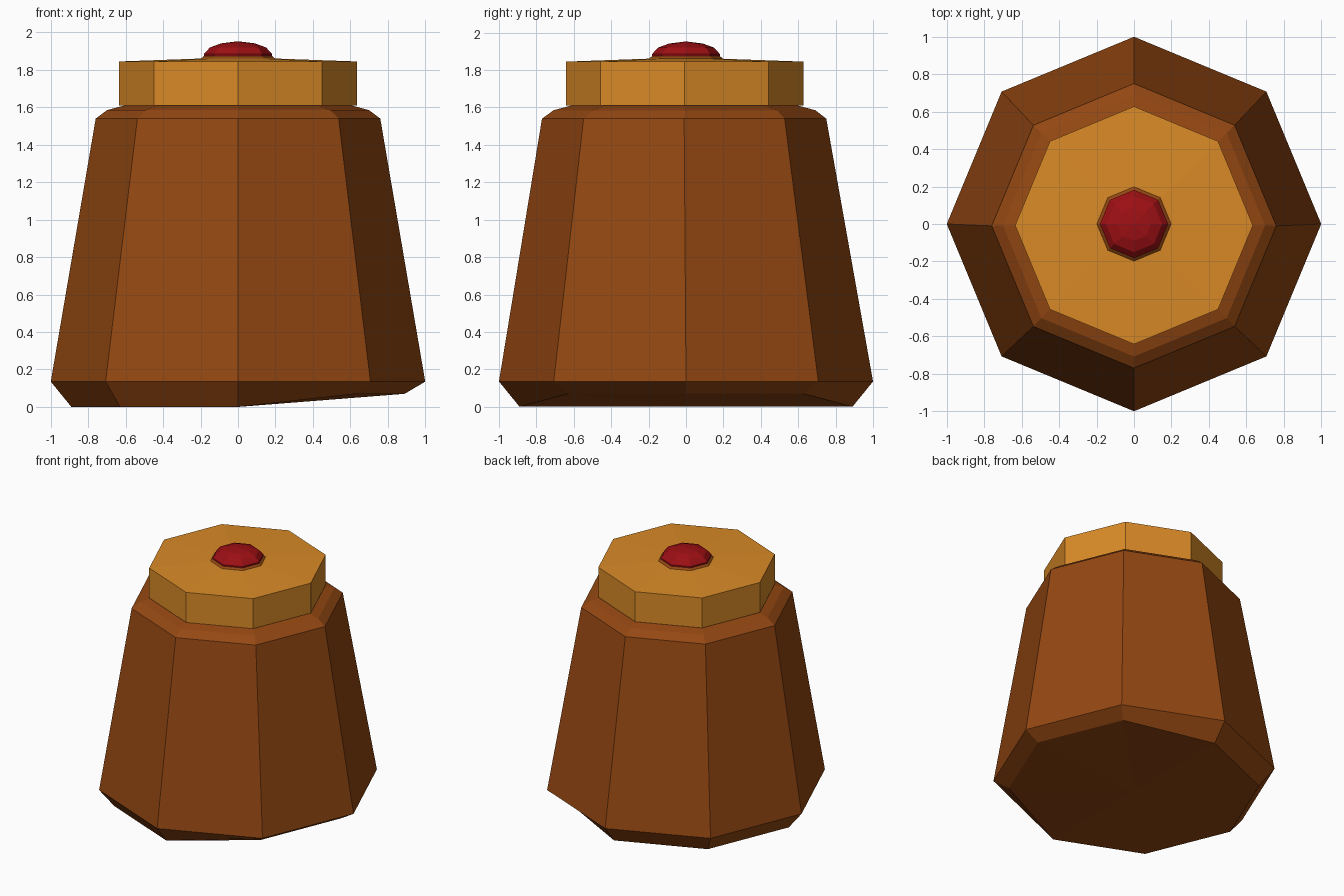
import bpy, bmesh, math

if "Cube" in bpy.data.objects:
    bpy.data.objects.remove(bpy.data.objects["Cube"])

SIDES = 8


def material(name, rgb):
    m = bpy.data.materials.new(name)
    m.diffuse_color = (*rgb, 1)
    m.use_nodes = True
    m.node_tree.nodes["Principled BSDF"].inputs["Base Color"].default_value = m.diffuse_color
    return m


brown = material("brown", (0.296, 0.064, 0.006))
gold = material("gold", (0.70, 0.255, 0.02))
red = material("red", (0.34, 0.005, 0.007))


def lathe(name, profile, mat, height=None):
    """Eight-sided flat-shaded solid from (radius, z, y shift) rows, closed by centre fans."""
    bm = bmesh.new()
    rings = []
    for r, z, dy in profile:
        if r == 0:
            rings.append([bm.verts.new((0, dy, z))] * SIDES)
            continue
        ring = []
        for i in range(SIDES):
            a = 2 * math.pi * i / SIDES
            x, y = r * math.cos(a), r * math.sin(a)
            ring.append(bm.verts.new((x, y + dy, height(x, z) if height else z)))
        rings.append(ring)
    for lo, hi in zip(rings, rings[1:]):
        for i in range(SIDES):
            j = (i + 1) % SIDES
            corners = list(dict.fromkeys((lo[i], lo[j], hi[j], hi[i])))
            bm.faces.new(corners)
    bmesh.ops.recalc_face_normals(bm, faces=bm.faces[:])
    mesh = bpy.data.meshes.new(name)
    bm.to_mesh(mesh)
    bm.free()
    mesh.materials.append(mat)
    ob = bpy.data.objects.new(name, mesh)
    bpy.context.collection.objects.link(ob)
    return ob


# tapered body, its bottom rim raised on the right side
lathe("body", [(0, 0, 0), (0.89, 0.005, 0), (1.0, 0.135, 0), (0.76, 1.54, -0.01),
               (0.70, 1.585, -0.008), (0.60, 1.612, -0.008), (0, 1.615, -0.008)], brown,
      lambda x, z: 0.07 if z < 0.1 and x > 0.1 else (0.0 if z < 0.1 else z))

# lid with a slightly peaked top
lathe("lid", [(0, 1.61, -0.007), (0.635, 1.61, -0.007), (0.635, 1.845, -0.007),
              (0, 1.868, -0.007)], gold)

# narrow collar around the knob
lathe("knob_collar", [(0, 1.84, 0), (0.212, 1.85, 0), (0.182, 1.874, 0), (0, 1.874, 0)], brown)

# faceted knob
lathe("knob", [(0, 1.86, 0), (0.182, 1.868, 0), (0.182, 1.885, 0), (0.15, 1.92, 0),
               (0.09, 1.942, 0), (0, 1.953, 0)], red)
